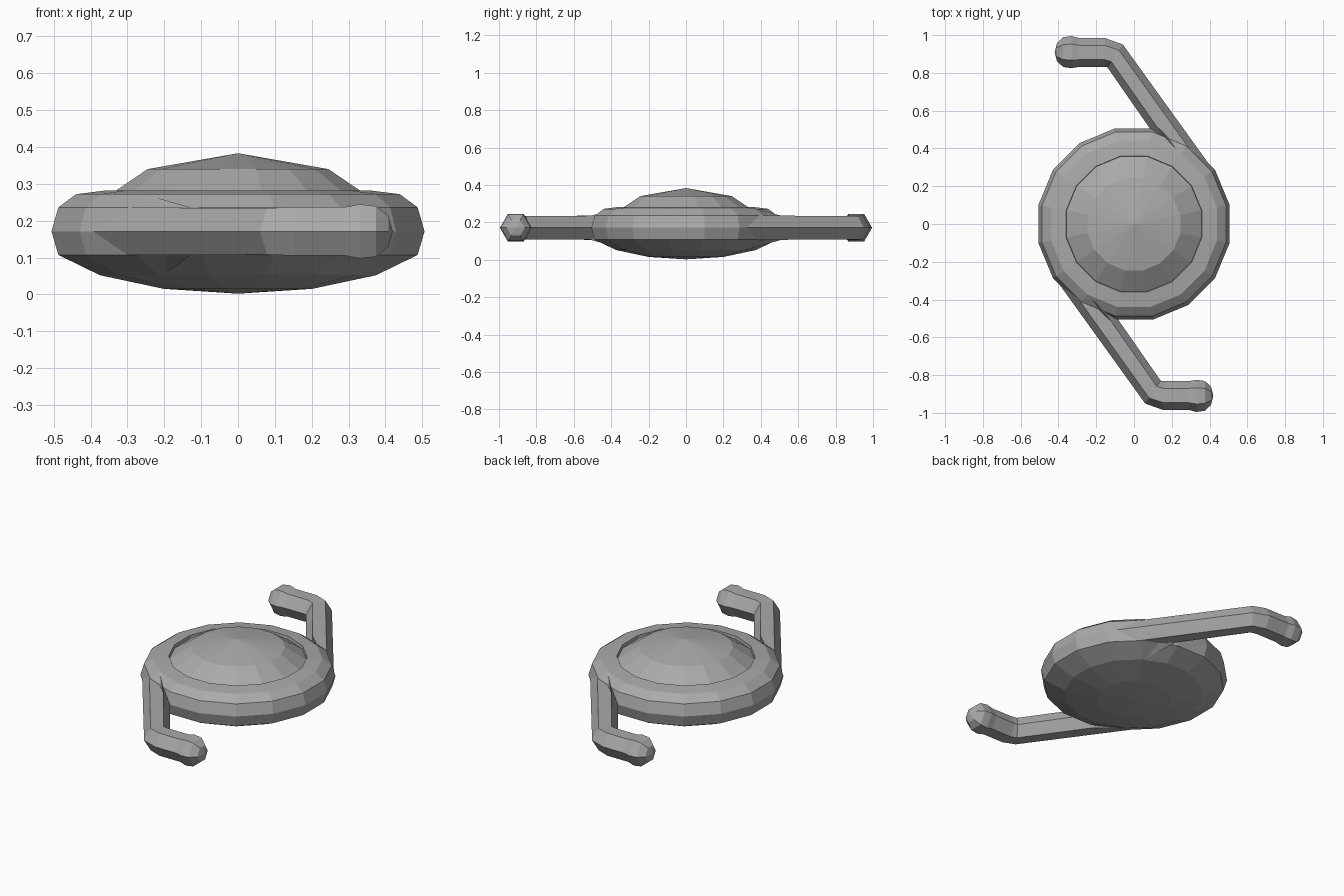
import bpy, bmesh
from math import cos, sin, radians, pi

cube = bpy.data.objects.get("Cube")
if cube:
    bpy.data.objects.remove(cube, do_unlink=True)

grey = bpy.data.materials.new("plain grey")
grey.use_nodes = True
tone = (0.4, 0.4, 0.4, 1)
grey.diffuse_color = tone
grey.node_tree.nodes["Principled BSDF"].inputs["Base Color"].default_value = tone


def finish(bm, name):
    bmesh.ops.recalc_face_normals(bm, faces=bm.faces)
    mesh = bpy.data.meshes.new(name)
    bm.to_mesh(mesh)
    bm.free()
    mesh.materials.append(grey)
    obj = bpy.data.objects.new(name, mesh)
    bpy.context.collection.objects.link(obj)
    return obj


def skin(bm, rings):
    """Join neighbouring rings of vertices with quads."""
    for a, b in zip(rings, rings[1:]):
        n = len(a)
        for i in range(n):
            j = (i + 1) % n
            bm.faces.new((a[i], a[j], b[j], b[i]))


def fan(bm, ring, tip):
    """Close a ring with triangles to a point."""
    v = bm.verts.new(tip)
    for i in range(len(ring)):
        bm.faces.new((ring[i], ring[(i + 1) % len(ring)], v))


# Saucer body: 16-sided turned profile (radius, height), dome sunk behind a lip
SIDES = 16
profile = [(0.205, 0.015), (0.382, 0.052), (0.497, 0.107), (0.516, 0.171),
           (0.497, 0.236), (0.448, 0.272), (0.366, 0.282), (0.364, 0.264),
           (0.25, 0.34)]
bm = bmesh.new()
rings = []
for r, z in profile:
    angles = [2 * pi * (i + 0.5) / SIDES for i in range(SIDES)]
    rings.append([bm.verts.new((r * cos(a), r * sin(a), z)) for a in angles])
skin(bm, rings)
fan(bm, rings[0], (0, 0, 0.002))
fan(bm, rings[-1], (0, 0, 0.383))
finish(bm, "saucer_body")

# Bent arm: hexagonal sections (x, y, radius, facing angle) with a bulb at the end
MID = 0.171
sections = [(-0.36, -0.24, 0.075, 35.6), (0.10, -0.89, 0.073, 56),
            (0.155, -0.908, 0.076, 88), (0.29, -0.908, 0.076, 90),
            (0.33, -0.91, 0.085, 90), (0.375, -0.91, 0.079, 90),
            (0.408, -0.91, 0.048, 90)]


def build_arm(name, turn):
    bm = bmesh.new()
    rings = []
    for x, y, r, facing in sections:
        f = radians(facing)
        ring = []
        for k in range(6):
            across, up = r * cos(k * pi / 3), r * sin(k * pi / 3)
            ring.append(bm.verts.new((x + across * cos(f), y + across * sin(f), MID + up)))
        rings.append(ring)
    skin(bm, rings)
    bm.faces.new(rings[0])
    fan(bm, rings[-1], (0.42, -0.91, MID))
    finish(bm, name).rotation_euler.z = turn


# Sloped web that blends the inner side of the arm into the body
def build_web(name, turn):
    bm = bmesh.new()
    corners = [(-0.25, -0.365, 0.271), (-0.2, -0.325, 0.054), (-0.105, -0.49, MID)]
    for z in (0.106, 0.236):
        corners += [(-0.13, -0.508, z), (-0.385, -0.26, z)]
    verts = [bm.verts.new(c) for c in corners]
    bmesh.ops.convex_hull(bm, input=verts)
    finish(bm, name).rotation_euler.z = turn


for side, turn in (("front", 0), ("back", pi)):
    build_arm(side + "_arm", turn)
    build_web(side + "_arm_web", turn)
